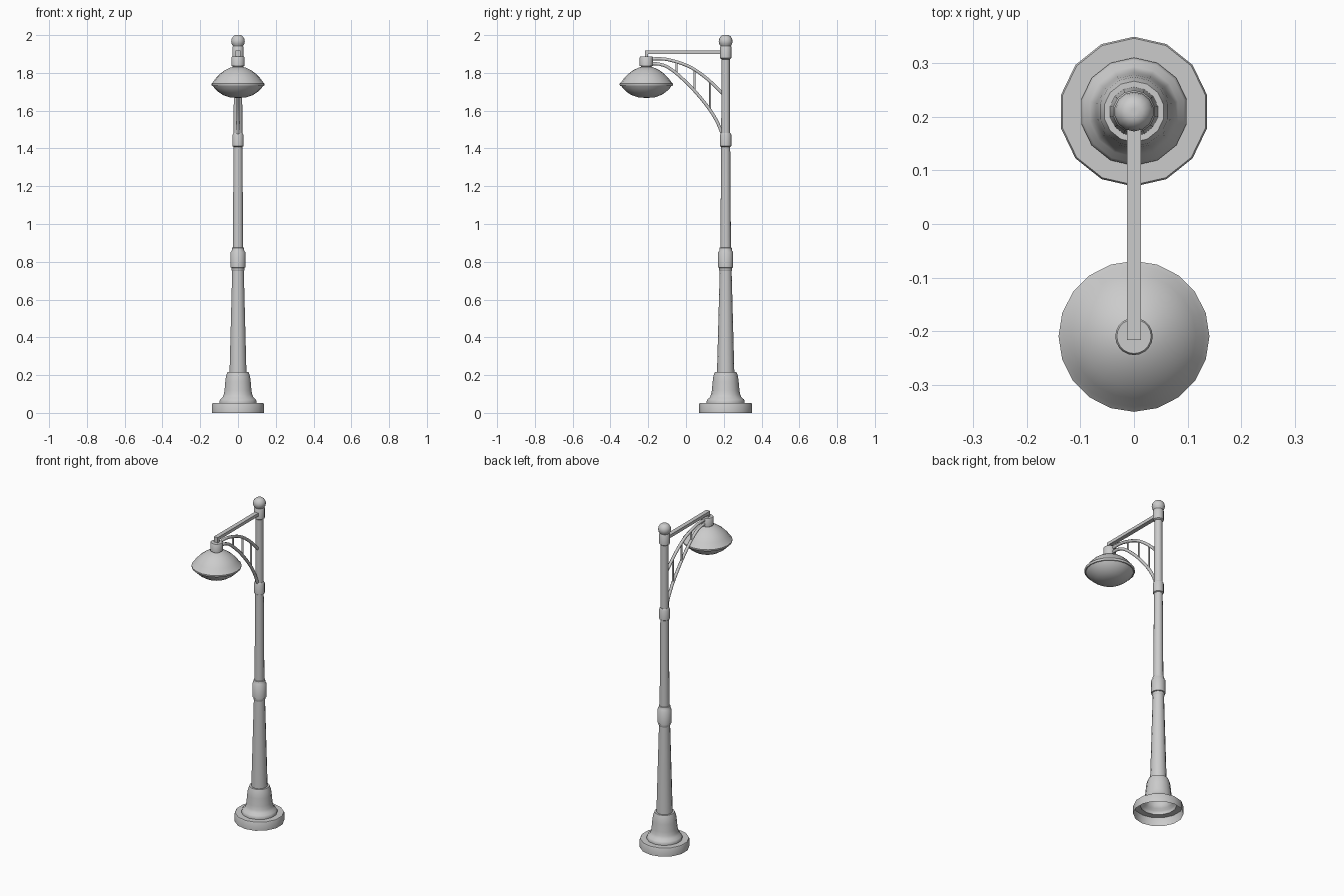
import bpy, bmesh, math
from mathutils import Vector

if "Cube" in bpy.data.objects:
    bpy.data.objects.remove(bpy.data.objects["Cube"])

POST_Y, LAMP_Y = 0.21, -0.21


def finish(name, bm, angle=38):
    bmesh.ops.recalc_face_normals(bm, faces=bm.faces)
    me = bpy.data.meshes.new(name)
    bm.to_mesh(me)
    bm.free()
    ob = bpy.data.objects.new(name, me)
    bpy.context.collection.objects.link(ob)
    bpy.ops.object.select_all(action='DESELECT')
    ob.select_set(True)
    bpy.context.view_layer.objects.active = ob
    bpy.ops.object.shade_smooth_by_angle(angle=math.radians(angle))
    return ob


def bridge(bm, a, b):
    n = len(a)
    for i in range(n):
        j = (i + 1) % n
        bm.faces.new((a[i], a[j], b[j], b[i]))


def lathe(name, profile, y, n=14, cap_bottom=True, cap_top=True):
    """Turn a (radius, z) profile about the vertical axis at x=0, y."""
    bm = bmesh.new()
    rings = []
    for r, z in profile:
        rings.append([bm.verts.new((r * math.cos(math.pi / 2 + math.tau * i / n),
                                    y + r * math.sin(math.pi / 2 + math.tau * i / n), z))
                      for i in range(n)])
    for a, b in zip(rings, rings[1:]):
        bridge(bm, a, b)
    if cap_bottom:
        bm.faces.new(rings[0])
    if cap_top:
        bm.faces.new(rings[-1])
    return finish(name, bm)


def smooth_path(pts, steps=4):
    """Catmull-Rom curve through (y, z) points."""
    p = [Vector(q) for q in pts]
    p = [2 * p[0] - p[1]] + p + [2 * p[-1] - p[-2]]
    out = []
    for i in range(1, len(p) - 2):
        a, b, c, d = p[i - 1:i + 3]
        for s in range(steps):
            t = s / steps
            out.append(0.5 * (2 * b + (c - a) * t + (2 * a - 5 * b + 4 * c - d) * t * t
                              + (3 * b - a - 3 * c + d) * t ** 3))
    return out + [p[-2]]


def rod(name, path, r, n=8):
    """Round rod along a path in the x=0 plane."""
    bm = bmesh.new()
    rings = []
    for i, p in enumerate(path):
        t = (path[min(i + 1, len(path) - 1)] - path[max(i - 1, 0)]).normalized()
        nrm = Vector((-t.y, t.x))
        ring = []
        for k in range(n):
            a = math.tau * (k + 0.5) / n
            q = p + nrm * r * math.sin(a)
            ring.append(bm.verts.new((r * math.cos(a), q.x, q.y)))
        rings.append(ring)
    for a, b in zip(rings, rings[1:]):
        bridge(bm, a, b)
    bm.faces.new(rings[0])
    bm.faces.new(rings[-1])
    return finish(name, bm, 50)


def box(name, lo, hi):
    bm = bmesh.new()
    bmesh.ops.create_cube(bm, size=1)
    for v in bm.verts:
        v.co = [l + (c + 0.5) * (h - l) for c, l, h in zip(v.co, lo, hi)]
    return finish(name, bm)


# Hollow foot, open underneath
lathe("base", [(0.14, 0), (0.14, 0.047), (0.137, 0.052), (0.101, 0.052), (0.101, 0.062),
               (0.096, 0.072), (0.084, 0.082), (0.077, 0.098), (0.073, 0.12), (0.069, 0.165),
               (0.065, 0.195), (0.057, 0.217), (0.045, 0.217)], POST_Y,
      cap_bottom=False, cap_top=False)

# Tapered post sections
lathe("lower_post", [(0.046, 0.21), (0.031, 0.77)], POST_Y, cap_bottom=False, cap_top=False)
lathe("upper_post", [(0.028, 0.86), (0.024, 1.42), (0.022, 1.88)], POST_Y,
      cap_bottom=False, cap_top=False)

# Collars
lathe("middle_collar", [(0.031, 0.75), (0.034, 0.755), (0.034, 0.768), (0.040, 0.77),
                        (0.040, 0.85), (0.034, 0.858), (0.032, 0.874), (0.027, 0.876)], POST_Y)
lathe("upper_collar", [(0.024, 1.408), (0.030, 1.412), (0.030, 1.472), (0.025, 1.482)], POST_Y)
lathe("top_collar", [(0.022, 1.872), (0.030, 1.878), (0.030, 1.938), (0.025, 1.946)], POST_Y)

# Ball finial with a small flat top
ball = [(0.037 * math.cos(a), 1.967 + 0.0365 * math.sin(a))
        for a in (math.radians(d) for d in (-48, -25, 0, 22, 44, 63))]
lathe("finial", [(0.024, 1.935)] + ball + [(0.006, 2.0)], POST_Y)

# Horizontal arm with its drop piece
box("arm", (-0.013, -0.217, 1.90), (0.013, 0.195, 1.919))
box("arm_drop", (-0.013, -0.217, 1.875), (0.013, -0.2, 1.91))

# Curved brackets and the struts between them
upper = smooth_path([(-0.2, 1.872), (-0.14, 1.875), (-0.077, 1.866), (0.02, 1.832),
                     (0.108, 1.772), (0.195, 1.69)])
lower = smooth_path([(-0.2, 1.848), (-0.14, 1.846), (-0.077, 1.818), (0.02, 1.732),
                     (0.108, 1.63), (0.16, 1.55), (0.195, 1.47)])
rod("upper_bracket", upper, 0.009)
rod("lower_bracket", lower, 0.009)


def height(path, y):
    for a, b in zip(path, path[1:]):
        if a.x <= y <= b.x:
            return a.y + (b.y - a.y) * (y - a.x) / (b.x - a.x)


for i, y in enumerate((-0.05, 0.045, 0.128)):
    rod(f"strut_{i + 1}", [Vector((y, height(lower, y))), Vector((y, height(upper, y)))], 0.006)

# Lamp: neck, shade and bowl
lathe("lamp_neck", [(0.028, 1.825), (0.028, 1.835), (0.035, 1.836), (0.035, 1.882),
                    (0.032, 1.886)], LAMP_Y, 20)
lathe("lamp_shade", [(0.138, 1.731), (0.141, 1.736), (0.141, 1.743), (0.132, 1.752),
                     (0.116, 1.774), (0.095, 1.795), (0.068, 1.815), (0.040, 1.828),
                     (0.025, 1.832)], LAMP_Y, 20)
lathe("lamp_bowl", [(0.012, 1.668), (0.045, 1.671), (0.080, 1.683), (0.105, 1.700),
                    (0.124, 1.718), (0.134, 1.733)], LAMP_Y, 20)
